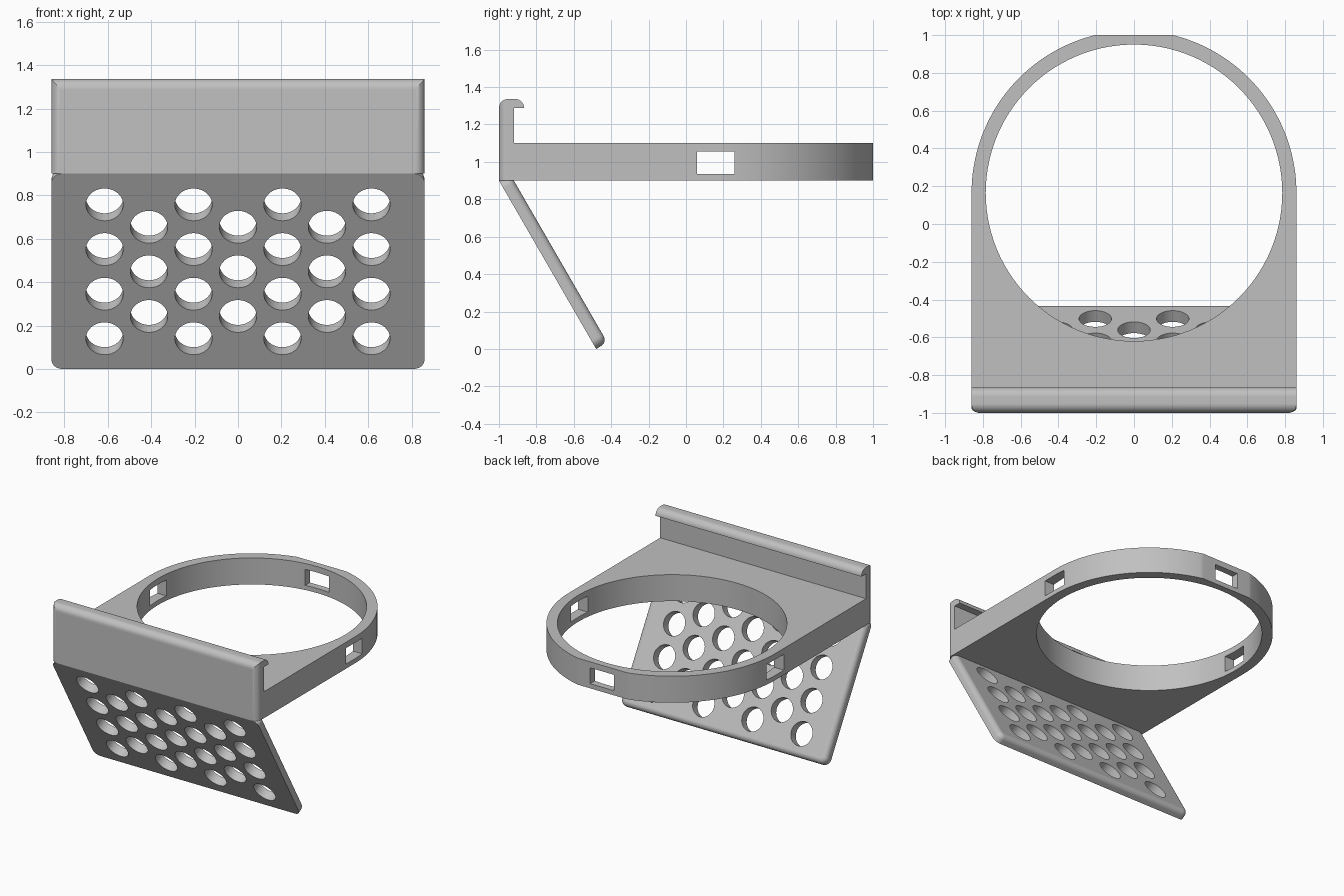
import bpy, bmesh
from math import radians, cos, sin, pi
from mathutils import Matrix

cube = bpy.data.objects.get("Cube")
if cube:
    bpy.data.objects.remove(cube, do_unlink=True)

grey = bpy.data.materials.new("light grey")
grey.use_nodes = True
colour = (0.53, 0.53, 0.53, 1)
grey.diffuse_color = colour
grey.node_tree.nodes["Principled BSDF"].inputs["Base Color"].default_value = colour


def arc(cx, cy, r, start, end, n=10):
    """Points on an arc, angles in degrees."""
    steps = [radians(start + (end - start) * i / n) for i in range(n + 1)]
    return [(cx + r * cos(a), cy + r * sin(a)) for a in steps]


def prism_mesh(bm, points, low, high):
    """Extrude a flat outline from low to high along z."""
    base = bm.faces.new([bm.verts.new((x, y, low)) for x, y in points])
    top = bmesh.ops.extrude_face_region(bm, geom=[base], use_keep_orig=True)["geom"]
    bmesh.ops.translate(bm, vec=(0, 0, high - low),
                        verts=[g for g in top if isinstance(g, bmesh.types.BMVert)])
    bmesh.ops.recalc_face_normals(bm, faces=bm.faces)
    return [g for g in top if isinstance(g, bmesh.types.BMFace)][0]


def make(name, bm, matrix=Matrix()):
    bm.transform(matrix)
    mesh = bpy.data.meshes.new(name)
    bm.to_mesh(mesh)
    bm.free()
    mesh.materials.append(grey)
    obj = bpy.data.objects.new(name, mesh)
    bpy.context.scene.collection.objects.link(obj)
    return obj


def boolean(obj, cutter, operation):
    """Apply a boolean and discard the cutter."""
    cutter.hide_render = True
    mod = obj.modifiers.new("cut", "BOOLEAN")
    mod.operation, mod.object, mod.solver = operation, cutter, "EXACT"
    bpy.context.view_layer.update()
    graph = bpy.context.evaluated_depsgraph_get()
    mesh = bpy.data.meshes.new_from_object(obj.evaluated_get(graph))
    obj.modifiers.clear()
    obj.data = mesh
    bpy.data.objects.remove(cutter, do_unlink=True)


def finish(obj):
    bpy.ops.object.select_all(action="DESELECT")
    obj.select_set(True)
    bpy.context.view_layer.objects.active = obj
    bpy.ops.object.shade_smooth_by_angle(angle=radians(30))
    obj.modifiers.new("normals", "WEIGHTED_NORMAL").keep_sharp = True


half = 0.86         # half width
ring_y = 0.165      # ring centre
front, low = -1.0, 0.9

# Holder body: side profile with ring plate, upright wall and hook
bm = bmesh.new()
side = [(front, low), (1, low), (1, 1.1), (-0.92, 1.1), (-0.92, 1.287)]
side += arc(-0.915, 1.287, 0.05, 0, 90)
side += arc(front + 0.05, 1.287, 0.05, 90, 180)
prism_mesh(bm, side, -1, 1)
to_side = Matrix(((0, 0, 1, 0), (1, 0, 0, 0), (0, 1, 0, 0), (0, 0, 0, 1)))
body = make("ring_holder", bm, to_side)

# Plan outline: rounded front corners and a round back
bm = bmesh.new()
edge = front - 0.0005
plan = arc(0, ring_y, half, 0, 180, 80)
plan += arc(-half + 0.045, edge + 0.045, 0.045, 180, 270)
plan += arc(half - 0.045, edge + 0.045, 0.045, 270, 360)
prism_mesh(bm, plan, 0.7, 1.6)
boolean(body, make("plan_cutter", bm), "INTERSECT")

# Large round opening
bm = bmesh.new()
bmesh.ops.create_cone(bm, cap_ends=True, segments=112, radius1=0.785, radius2=0.785,
                      depth=2, matrix=Matrix.Translation((0, ring_y, 1)))
boolean(body, make("opening_cutter", bm), "DIFFERENCE")

# Rectangular slots at both sides and the back of the ring
bm = bmesh.new()
for cx, cy, sx, sy in ((half, 0.16, 0.4, 0.2), (-half, 0.16, 0.4, 0.2), (0, 1, 0.2, 0.4)):
    bmesh.ops.create_cube(bm, size=1, matrix=Matrix.Translation((cx, cy, 0.995))
                          @ Matrix.Diagonal((sx, sy, 0.12, 1)))
boolean(body, make("slot_cutter", bm), "DIFFERENCE")
finish(body)

# Sloping plate: rounded rectangle with its inner rim softened
slope = Matrix.Translation((0, front, low)) @ Matrix.Rotation(radians(-60), 4, "X")
length, thick, r = 1.039, 0.069, 0.05
bm = bmesh.new()
outline = []
for cx, cy, start in ((half - r, length - r, 0), (r - half, length - r, 90),
                      (r - half, r, 180), (half - r, r, 270)):
    outline += arc(cx, cy, r, start, start + 90, 8)
inner = prism_mesh(bm, outline, 0, thick)
bmesh.ops.bevel(bm, geom=list(inner.edges), offset=0.038, segments=6, profile=0.5,
                affect="EDGES", clamp_overlap=False)
plate = make("sloping_plate", bm, slope)

# Staggered round holes through the plate
bm = bmesh.new()
for col in range(-3, 4):
    odd = col % 2
    for row in range(4 if odd else 3):
        v = 0.165 + 0.2375 * (row + (0 if odd else 0.5))
        bmesh.ops.create_cone(bm, cap_ends=True, segments=40, radius1=0.086, radius2=0.086,
                              depth=0.4, matrix=Matrix.Translation((col * 0.205, v, 0)))
boolean(plate, make("hole_cutter", bm, slope), "DIFFERENCE")
finish(plate)
